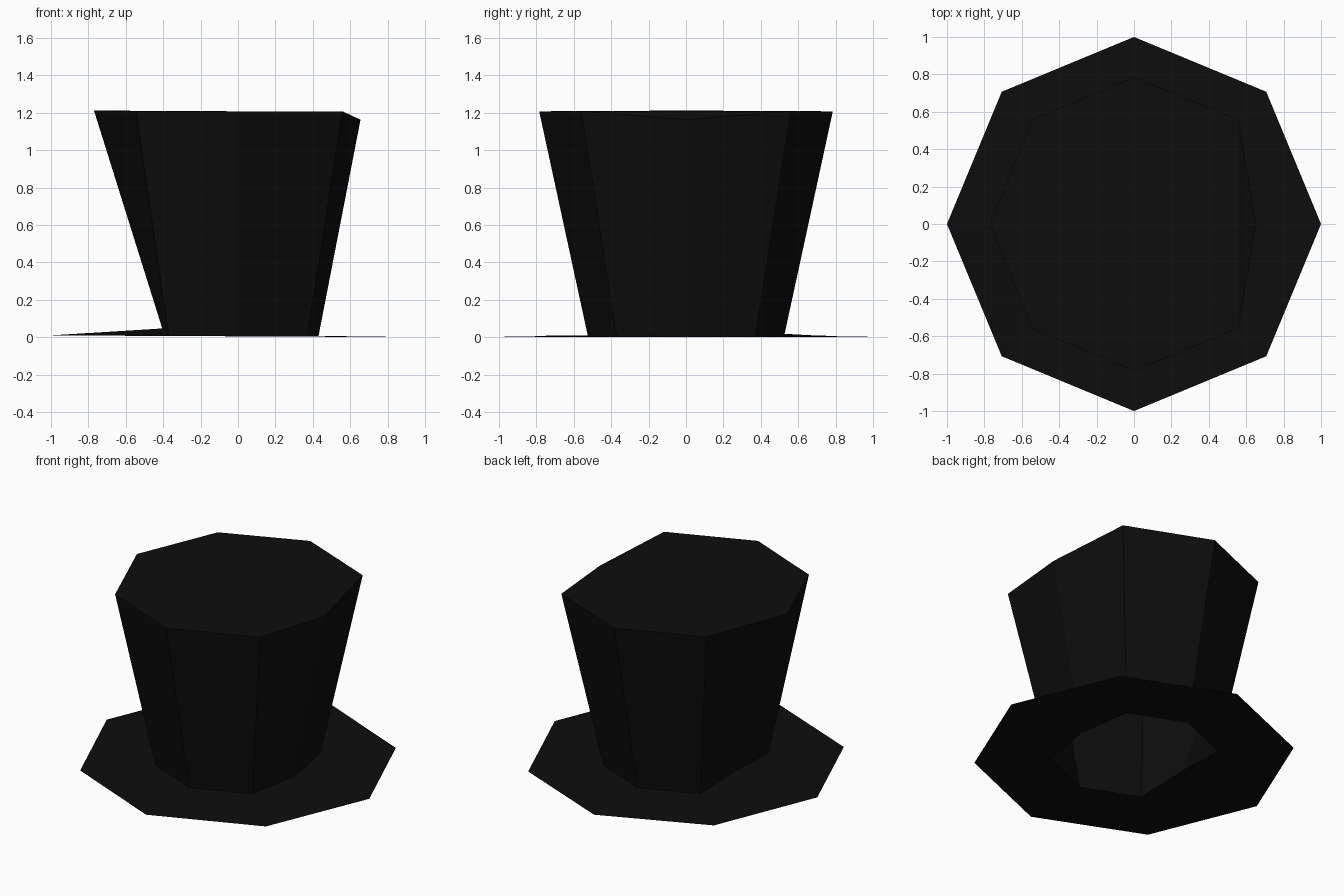
import bpy
import bmesh
import math

if "Cube" in bpy.data.objects:
    bpy.data.objects.remove(bpy.data.objects["Cube"])

SIDES = 8
black = bpy.data.materials.new("hat black")
black.diffuse_color = (0.004, 0.004, 0.004, 1)
black.use_nodes = True
black.node_tree.nodes["Principled BSDF"].inputs["Base Color"].default_value = black.diffuse_color


def octagon(r_right, r_left, r_side, r_diag, z):
    """Eight points, corners on the axes; each axis has its own radius."""
    radii = [r_right, r_diag, r_side, r_diag, r_left, r_diag, r_side, r_diag]
    return [[r * math.cos(i * math.tau / SIDES), r * math.sin(i * math.tau / SIDES), z]
            for i, r in enumerate(radii)]


def build(name, lower, upper, cap=False):
    """Bridge two rings with flat faces, optionally closing the upper ring."""
    bm = bmesh.new()
    a = [bm.verts.new(p) for p in lower]
    b = [bm.verts.new(p) for p in upper]
    for i in range(SIDES):
        j = (i + 1) % SIDES
        bm.faces.new((a[i], a[j], b[j], b[i]))
    if cap:
        bm.faces.new(b[1:])               # flat top
        bm.faces.new((b[7], b[0], b[1]))  # drooping right corner
    mesh = bpy.data.meshes.new(name)
    bm.to_mesh(mesh)
    bm.free()
    mesh.materials.append(black)
    obj = bpy.data.objects.new(name, mesh)
    bpy.context.collection.objects.link(obj)
    return obj


# Rings: brim edge, crown foot (raised on the left), crown top (dented on the right)
edge = octagon(1, 1, 1, 1, 0.005)
for p in edge:
    p[2] -= 0.005 * p[0]
foot = octagon(0.43, 0.405, 0.525, 0.525, 0.008)
foot[0][2] = 0.004
foot[4][2] = 0.047
top = octagon(0.655, 0.77, 0.785, 0.79, 1.208)
top[0][2] = 1.163
top[4][2] = 1.212
top[3][0] = top[5][0] = -0.545

build("brim", edge, foot)
build("crown", foot, top, cap=True)
